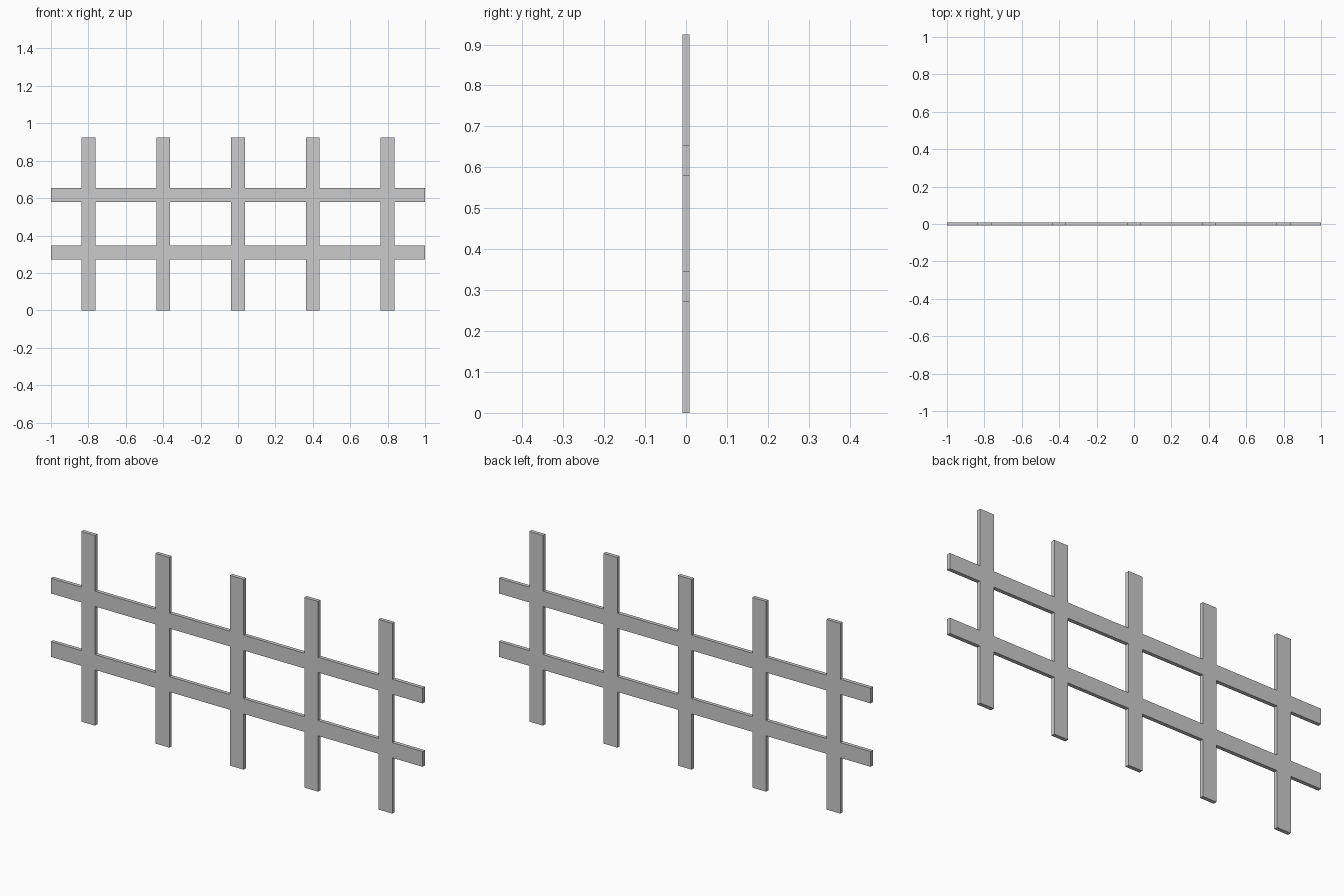
import bpy, bmesh

if "Cube" in bpy.data.objects:
    bpy.data.objects.remove(bpy.data.objects["Cube"])

LENGTH, HEIGHT, THICK, SLAT = 2.0, 0.925, 0.018, 0.074
POSTS = [-0.8 + 0.4 * i for i in range(5)]
RAILS = [HEIGHT / 3, HEIGHT * 2 / 3]


def breaks(start, centres, end):
    """Grid lines at both edges of every slat, plus the two ends."""
    return [start] + [c + s * SLAT / 2 for c in centres for s in (-1, 1)] + [end]


xs = breaks(-LENGTH / 2, POSTS, LENGTH / 2)
zs = breaks(0, RAILS, HEIGHT)

# Flat lattice: odd columns are posts, odd rows are rails
bm = bmesh.new()
for i in range(len(xs) - 1):
    for j in range(len(zs) - 1):
        if i % 2 or j % 2:
            corners = [(xs[i], zs[j]), (xs[i + 1], zs[j]),
                       (xs[i + 1], zs[j + 1]), (xs[i], zs[j + 1])]
            bm.faces.new([bm.verts.new((x, -THICK / 2, z)) for x, z in corners])
bmesh.ops.remove_doubles(bm, verts=bm.verts[:], dist=1e-5)

# Give the lattice its thickness, front to back
ext = bmesh.ops.extrude_face_region(bm, geom=bm.faces[:], use_keep_orig=True)
back = [v for v in ext["geom"] if isinstance(v, bmesh.types.BMVert)]
bmesh.ops.translate(bm, verts=back, vec=(0, THICK, 0))
bmesh.ops.recalc_face_normals(bm, faces=bm.faces[:])

mesh = bpy.data.meshes.new("fence_panel")
bm.to_mesh(mesh)
bm.free()
bpy.context.collection.objects.link(bpy.data.objects.new("fence_panel", mesh))
